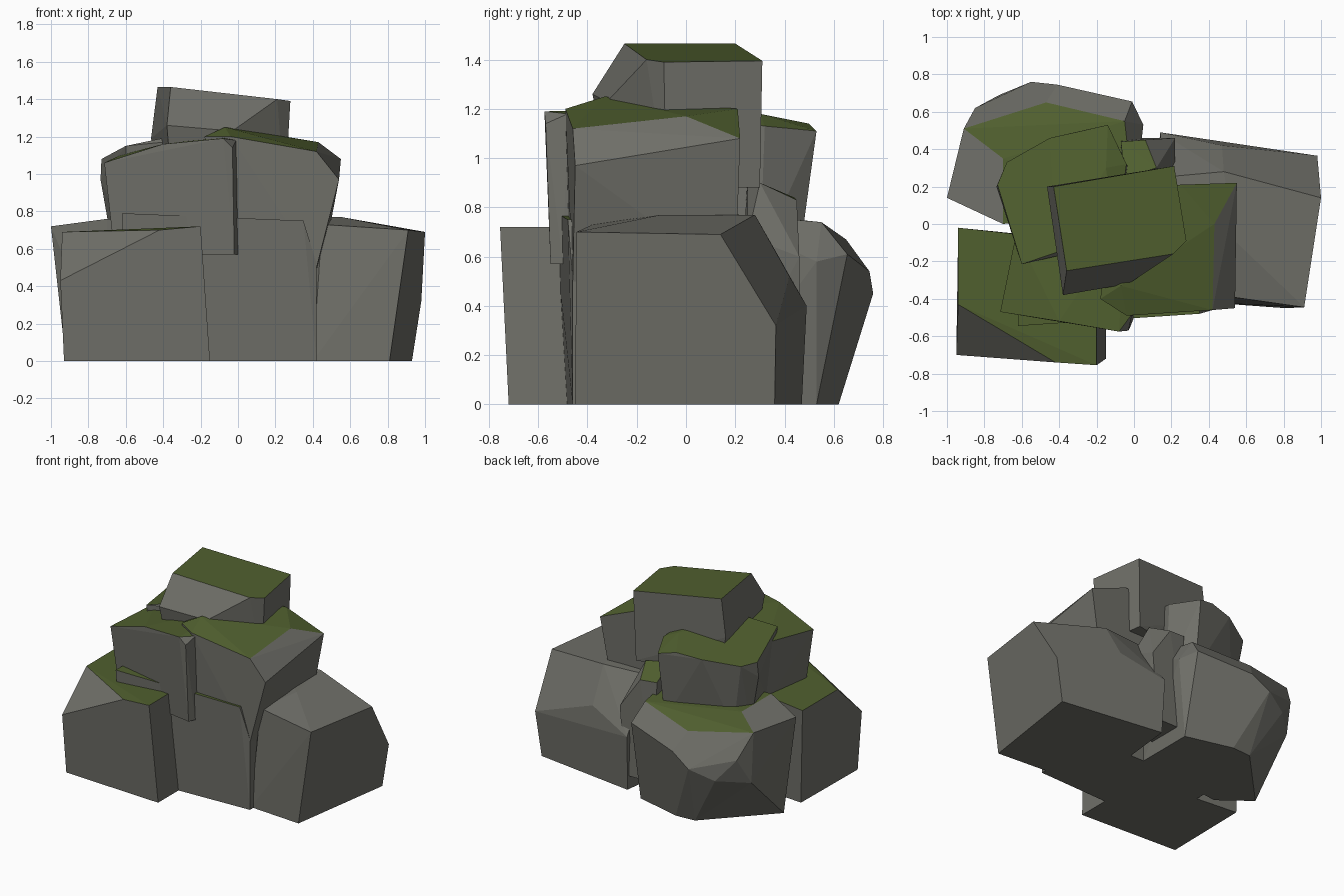
import bpy
import bmesh
import math

default_cube = bpy.data.objects.get("Cube")
if default_cube:
    bpy.data.objects.remove(default_cube, do_unlink=True)


def make_material(name, colour):
    material = bpy.data.materials.new(name)
    material.use_nodes = True
    material.diffuse_color = colour
    shader = next(n for n in material.node_tree.nodes if n.type == "BSDF_PRINCIPLED")
    shader.inputs["Base Color"].default_value = colour
    shader.inputs["Roughness"].default_value = .9
    return material


stone = make_material("grey stone", (.16, .16, .14, 1))
moss = make_material("moss green", (.08, .115, .028, 1))


def rock(name, floor, footprint, crown, mossy=True, moss_from=-2):
    """Wrap a flat footprint and a set of upper corners in one faceted boulder.
    Nearly level facets become mossy, if their centre lies beyond moss_from in x."""
    mesh = bpy.data.meshes.new(name)
    bm = bmesh.new()
    for x, y in footprint:
        bm.verts.new((x, y, floor))
    for corner in crown:
        bm.verts.new(corner)
    hull = bmesh.ops.convex_hull(bm, input=bm.verts[:])
    leftover = set(hull["geom_interior"]) | set(hull["geom_unused"])
    spare = [g for g in leftover if isinstance(g, bmesh.types.BMVert)]
    bmesh.ops.delete(bm, geom=spare, context="VERTS")
    bmesh.ops.dissolve_limit(bm, angle_limit=math.radians(3),
                             verts=bm.verts[:], edges=bm.edges[:])
    bmesh.ops.recalc_face_normals(bm, faces=bm.faces[:])
    for face in bm.faces:
        level = face.normal.z > .87
        beyond = face.calc_center_median().x > moss_from
        face.material_index = int(mossy and level and beyond)
        face.smooth = False
    bm.to_mesh(mesh)
    bm.free()
    mesh.materials.append(stone)
    mesh.materials.append(moss)
    boulder = bpy.data.objects.new(name, mesh)
    bpy.context.scene.collection.objects.link(boulder)
    return boulder


# Ground layer: block at the front with one corner broken off
rock(
    "front_corner_rock", 0,
    footprint=[(-.93, -.68), (-.15, -.72), (-.15, -.1), (-.92, -.03)],
    crown=[
        (-.95, -.7, .43), (-.94, -.43, .69), (-.42, -.74, .7),
        (-.2, -.755, .72), (-.2, -.1, .72), (-.94, -.02, .69),
    ],
)

# Ground layer: wide boulder at the back with sloping shoulders
rock(
    "back_boulder", 0,
    footprint=[(-.92, .17), (-.5, .61), (-.35, .62), (0, .53), (0, .1), (-.7, 0)],
    crown=[
        (-.9, .52, .35), (-.72, .69, .38), (-.55, .76, .45), (-.41, .745, .54),
        (-.01, .655, .61), (.05, .53, .58), (-.85, .62, .54), (-.47, .65, .67),
        (-1, .14, .72), (-.91, .51, .72), (-.05, .55, .74), (-.7, .35, .76),
        (-.7, 0, .76), (0, .1, .78),
    ],
    moss_from=-.8,
)

# Ground layer: bare boulder at the side
rock(
    "side_boulder", 0,
    footprint=[(.81, -.45), (.93, .36), (.15, .47), (.1, 0), (.4, -.42)],
    crown=[
        (.91, -.445, .7), (1, .14, .69), (.98, .365, .32), (.48, .28, .77),
        (.47, .42, .52), (.14, .49, .4), (.55, -.1, .77), (.45, -.38, .73),
        (.15, .25, .77),
    ],
    mossy=False,
)

# Ground layer: slab between the front and side rocks
rock(
    "front_slab", 0,
    footprint=[(-.6, -.5), (.42, -.46), (.42, .1), (-.6, .1)],
    crown=[
        (-.62, -.545, .79), (.35, -.48, .75), (.42, -.46, .52),
        (.42, .1, .52), (.35, .1, .75), (-.62, .1, .79),
    ],
)

# Small wedge tucked in at the back
rock(
    "back_wedge", .1,
    footprint=[(-.06, .46), (.18, .46), (.2, .2), (-.06, .2)],
    crown=[
        (-.07, .44, .84), (.06, .45, .83), (.12, .3, .9),
        (-.05, .25, .92), (.22, .46, .6), (.22, .25, .68),
    ],
)

# Middle layer: tall block at the front
rock(
    "upper_front_rock", .57,
    footprint=[(-.66, -.44), (-.02, -.55), (0, -.5), (0, 0), (-.6, 0)],
    crown=[
        (-.715, -.47, 1.06), (-.4, -.52, 1.16), (-.08, -.575, 1.19),
        (-.03, -.57, 1.14), (-.01, -.48, 1.18), (-.63, -.05, 1.1),
        (-.05, 0, 1.2),
    ],
)

# Middle layer: block with a bevelled shoulder at the side
rock(
    "upper_side_rock", .5,
    footprint=[(0, -.47), (.42, -.46), (.45, .2), (0, .2)],
    crown=[
        (.42, -.46, 1.12), (.43, 0, 1.17), (.55, .22, 1.08), (.54, -.45, .97),
        (.25, .21, 1.2), (-.07, -.33, 1.25), (-.04, -.49, 1.2),
        (-.18, -.4, 1.2), (-.1, .2, 1.2),
    ],
)

# Middle layer: block at the back
rock(
    "upper_back_rock", .6,
    footprint=[(-.67, .2), (-.6, .3), (-.15, .46), (-.03, .3), (-.1, -.1), (-.57, -.16)],
    crown=[
        (-.73, .21, 1.08), (-.735, .2, .97), (-.6, -.215, 1.15), (-.41, -.15, 1.19),
        (-.68, .33, 1.08), (-.45, .46, 1.12), (-.27, .5, 1.14), (-.14, .53, 1.11),
        (-.04, .32, 1.13), (-.15, .3, 1.18), (-.1, -.1, 1.2),
    ],
)

# Capstone
rock(
    "capstone", .88,
    footprint=[(-.4, .18), (.2, .3), (.25, -.08), (0, -.25), (-.35, -.3)],
    crown=[
        (-.43, .2, 1.465), (-.36, -.25, 1.465), (.21, -.16, 1.4), (.28, -.09, 1.39),
        (.215, .31, 1.395), (-.38, -.38, 1.26), (-.03, -.32, 1.23), (-.465, .2, 1.19),
    ],
)
